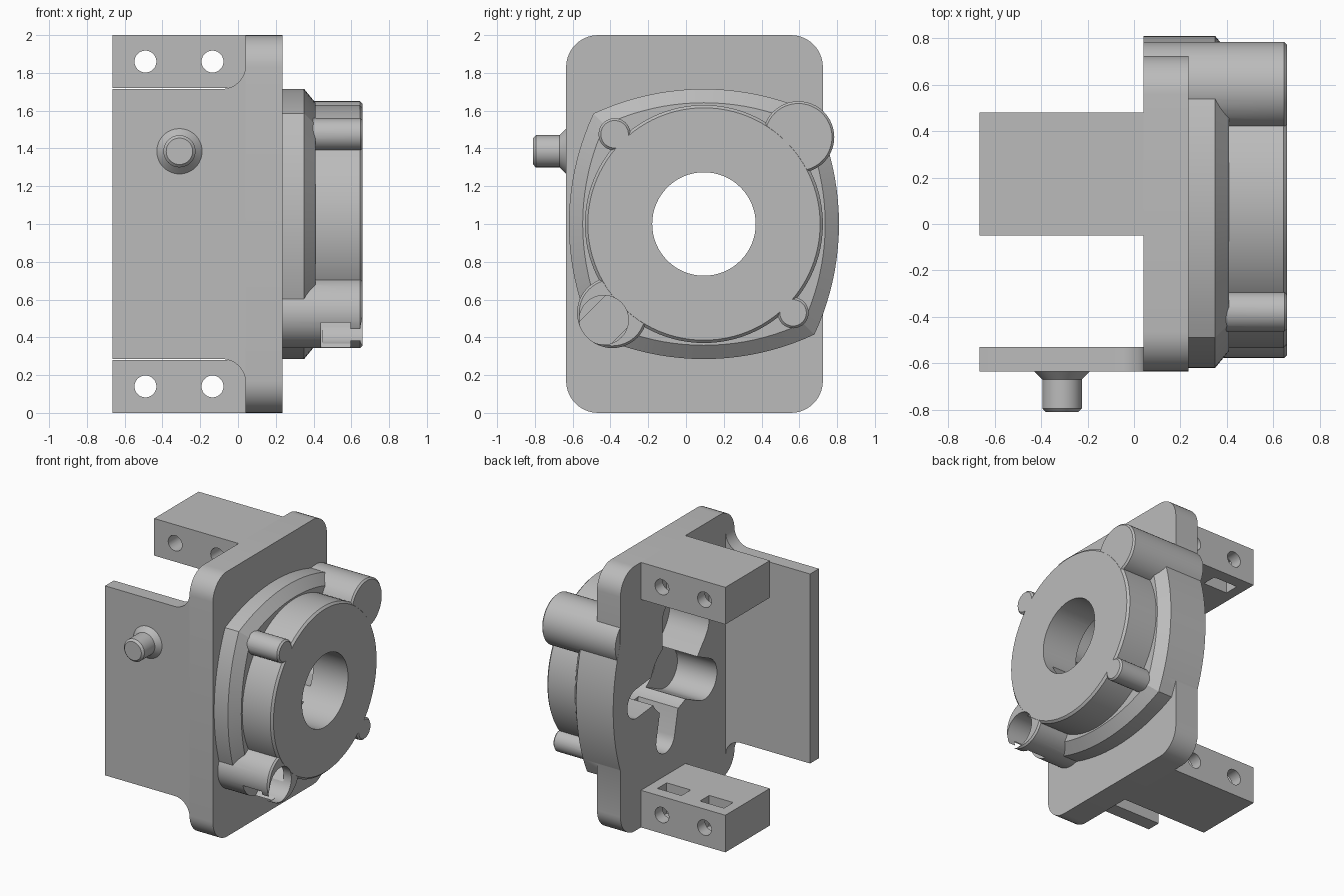
import bpy, bmesh
from math import sin, cos, pi, atan2, sqrt, radians

cube = bpy.data.objects.get("Cube")
if cube:
    bpy.data.objects.remove(cube)

grey = bpy.data.materials.new("light_grey")
grey.use_nodes = True
COL = (0.5, 0.5, 0.5, 1)
grey.diffuse_color = COL
grey.node_tree.nodes["Principled BSDF"].inputs["Base Color"].default_value = COL

CY, CZ = 0.095, 1.0          # axis of the round housing
AXES = {"x": lambda t, a, b: (t, a, b),
        "y": lambda t, a, b: (a, t, b),
        "z": lambda t, a, b: (a, b, t)}


def loft(name, axis, sections):
    """Solid through outlines [(position, points), ...] along an axis."""
    bm = bmesh.new()
    rings = [[bm.verts.new(AXES[axis](t, *p)) for p in pts] for t, pts in sections]
    n = len(rings[0])
    for lo, hi in zip(rings, rings[1:]):
        for i in range(n):
            j = (i + 1) % n
            bm.faces.new((lo[i], lo[j], hi[j], hi[i]))
    bm.faces.new(rings[0])
    bm.faces.new(rings[-1])
    bmesh.ops.recalc_face_normals(bm, faces=bm.faces)
    me = bpy.data.meshes.new(name)
    bm.to_mesh(me)
    bm.free()
    me.materials.append(grey)
    ob = bpy.data.objects.new(name, me)
    bpy.context.collection.objects.link(ob)
    return ob


def arc(a, b, r, start, end, n):
    return [(a + r * cos(start + (end - start) * i / n),
             b + r * sin(start + (end - start) * i / n)) for i in range(n + 1)]


def circle(a, b, r, n=48):
    return arc(a, b, r, 0, 2 * pi, n)[:-1]


def rect(a0, a1, b0, b1):
    return [(a0, b0), (a1, b0), (a1, b1), (a0, b1)]


def rod(name, axis, a, b, r, t0, t1, chamfer=0, n=48):
    secs = [(t0, circle(a, b, r, n)), (t1 - chamfer, circle(a, b, r, n))]
    if chamfer:
        secs.append((t1, circle(a, b, r - chamfer, n)))
    return loft(name, axis, secs)


def combine(target, other, op):
    m = target.modifiers.new("bool", "BOOLEAN")
    m.operation, m.solver, m.object = op, "EXACT", other
    bpy.context.view_layer.objects.active = target
    bpy.ops.object.modifier_apply(modifier=m.name)
    bpy.data.objects.remove(other)


def rounded_rect(y0, y1, z0, z1, r):
    pts = []
    for k, (a, b) in enumerate([(y1 - r, z1 - r), (y0 + r, z1 - r),
                                (y0 + r, z0 + r), (y1 - r, z0 + r)]):
        pts += arc(a, b, r, k * pi / 2, (k + 1) * pi / 2, 10)
    return pts


def bulged_square(half, corner):
    """Square with four outward-bowed sides."""
    sag = half - corner
    r = (corner ** 2 + sag ** 2) / (2 * sag)
    w = atan2(corner, r - sag)
    pts = []
    for k in range(4):
        c, s = cos(k * pi / 2), sin(k * pi / 2)
        for u, v in arc(half - r, 0, r, -w, w, 20)[:-1]:
            pts.append((CY + u * c - v * s, CZ + u * s + v * c))
    return pts


def radial_slot(angle, length, w):
    """Outline of a round-ended slot running outwards from the axis."""
    pts = [(0, -w)] + arc(length - w, 0, w, -pi / 2, pi / 2, 12) + [(0, w)]
    c, s = cos(angle), sin(angle)
    return [(CY + u * c - v * s, CZ + u * s + v * c) for u, v in pts]


# Housing: mounting plate, bowed flange, drum and four bosses
body = loft("housing", "x", [(t, rounded_rect(-0.635, 0.725, 0, 2, 0.17)) for t in (0.04, 0.235)])
flange = loft("flange", "x", [(0.041, bulged_square(0.715, 0.585)),
                              (0.35, bulged_square(0.715, 0.585)),
                              (0.41, bulged_square(0.642, 0.525))])
combine(body, flange, "UNION")
combine(body, rod("drum", "x", CY, CZ, 0.63, 0.2, 0.66, 0.015, 96), "UNION")
for y, z, r, x0 in [(0.595, 1.46, 0.19, 0.0415), (-0.39, 0.53, 0.187, 0.21),
                    (-0.378, 1.475, 0.085, 0.22), (0.567, 0.53, 0.082, 0.23)]:
    combine(body, rod("boss", "x", y, z, r, x0, 0.66 if r < 0.1 else 0.659, 0.012), "UNION")

# Bore, rear slots and the outlet at the lower boss
combine(body, rod("bore", "x", CY, CZ, 0.274, 0, 0.7, 0, 64), "DIFFERENCE")
for deg, length, w in [(-6, 0.55, 0.11), (-78, 0.56, 0.11), (90, 0.58, 0.13),
                       (130, 0.56, 0.2), (205, 0.56, 0.15)]:
    slot = radial_slot(radians(deg), length, w)
    combine(body, loft("slot", "x", [(0, slot), (0.37, slot)]), "DIFFERENCE")
outlet = radial_slot(radians(225), 0.95, 0.1)
combine(body, loft("outlet", "x", [(0.44, outlet), (0.595, outlet)]), "DIFFERENCE")
combine(body, rod("outlet_hole", "x", -0.435, 0.492, 0.13, 0.45, 0.7), "DIFFERENCE")

# Front wall with filleted roots against the plate
R = 0.125
wall_pts = [(-0.665, 0.285), (0.04 - R, 0.285)]
wall_pts += arc(0.04 - R, 0.285 - R, R, pi / 2, 0, 12)[1:]
wall_pts += arc(0.04 - R, 1.715 + R, R, 0, -pi / 2, 12)
wall_pts += [(-0.665, 1.715)]
wall = loft("front_wall", "y", [(-0.635, wall_pts), (-0.53, wall_pts)])

# Stud on the wall
stud = loft("wall_stud", "y", [(t, circle(-0.31, 1.385, r)) for t, r in
                               [(-0.635, 0.12), (-0.67, 0.085), (-0.795, 0.085), (-0.81, 0.07)]])

# Mounting blocks, each with two cross holes and two nut slots
blocks = []
for name, z0, z1, s0, s1 in [("lower_block", 0, 0.28, 0.05, 0.3),
                             ("upper_block", 1.72, 2, 1.7, 1.95)]:
    block = loft(name, "z", [(z, rect(-0.665, 0.04, -0.05, 0.48)) for z in (z0, z1)])
    for x in (-0.49, -0.135):
        combine(block, rod("hole", "y", x, (z0 + z1) / 2, 0.058, -0.1, 0.55, 0, 32), "DIFFERENCE")
        nut = rect(x - 0.1, x + 0.1, 0.28, 0.39)
        combine(block, loft("nut_slot", "z", [(s0, nut), (s1, nut)]), "DIFFERENCE")
    blocks.append(block)

# Smooth round surfaces, keep edges crisp
bpy.ops.object.select_all(action="DESELECT")
for ob in [body, wall, stud] + blocks:
    ob.select_set(True)
bpy.context.view_layer.objects.active = body
bpy.ops.object.shade_smooth_by_angle(angle=radians(25))
